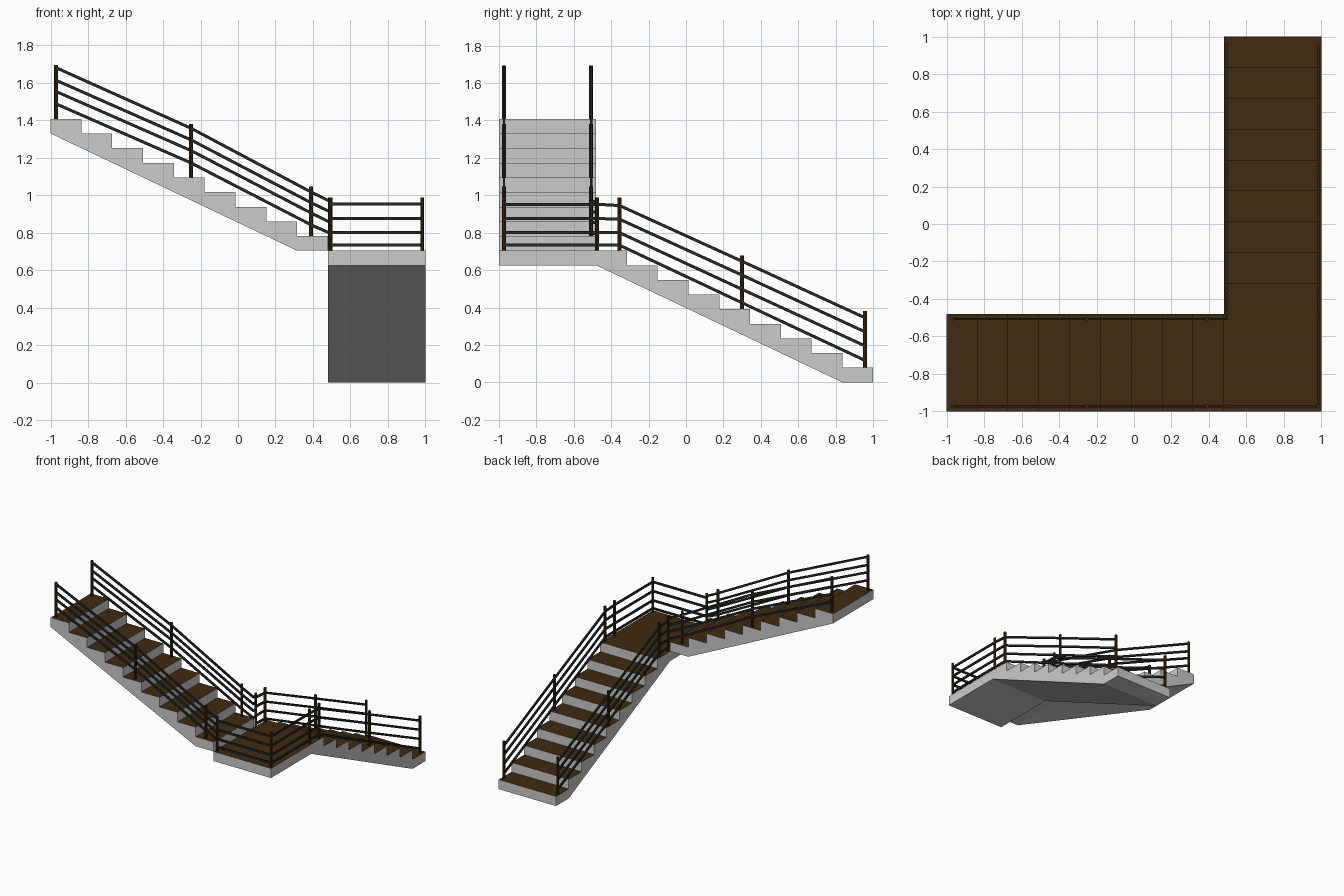
import bpy, bmesh, math
from mathutils import Vector

if "Cube" in bpy.data.objects:
    bpy.data.objects.remove(bpy.data.objects["Cube"])

RISE, RUN = 0.0782, 1.48 / 9
LAND = RISE * 9


def material(name, col):
    m = bpy.data.materials.new(name)
    m.diffuse_color = (*col, 1)
    m.use_nodes = True
    m.node_tree.nodes["Principled BSDF"].inputs["Base Color"].default_value = m.diffuse_color
    return m


GREY = material("light grey concrete", (0.6, 0.6, 0.6))
BROWN = material("dark brown wood", (0.052, 0.024, 0.005))
IRON = material("dark green iron", (0.016, 0.021, 0.017))


def finish(bm, name, mats):
    bmesh.ops.recalc_face_normals(bm, faces=bm.faces[:])
    me = bpy.data.meshes.new(name)
    for m in mats:
        me.materials.append(m)
    # treads: everything facing straight up takes the second colour
    if len(mats) > 1:
        for f in bm.faces:
            f.normal_update()
            f.material_index = 1 if f.normal.z > 0.95 else 0
    bm.to_mesh(me)
    bm.free()
    ob = bpy.data.objects.new(name, me)
    bpy.context.collection.objects.link(ob)


def slab(name, profile, lo, hi, place):
    """Extrude a side profile of (along, z) between two widths."""
    bm = bmesh.new()
    a = [bm.verts.new(place(s, lo, z)) for s, z in profile]
    b = [bm.verts.new(place(s, hi, z)) for s, z in profile]
    n = len(profile)
    bm.faces.new(a)
    bm.faces.new(b[::-1])
    for i in range(n):
        j = (i + 1) % n
        bm.faces.new((a[i], b[i], b[j], a[j]))
    finish(bm, name, [GREY, BROWN])


def steps(count):
    pts = []
    for i in range(count):
        pts += [(i * RUN, i * RISE), (i * RUN, (i + 1) * RISE)]
    return pts


# lower flight together with the landing, climbing towards -y
lower = steps(9) + [(2, LAND), (2, LAND - RISE), (9 * RUN, 8 * RISE), (RUN, 0)]
slab("lower_flight_and_landing", lower, 0.48, 1.0, lambda s, w, z: (w, 1 - s, z))

# upper flight, climbing towards -x
upper = steps(9) + [(9 * RUN, 9 * RISE), (9 * RUN, 8 * RISE), (RUN, 0)]
slab("upper_flight", upper, -1.0, -0.48, lambda s, w, z: (0.48 - s, w, z + LAND))


def posts(name, items):
    """Round posts given as (x, y, bottom, top)."""
    bm = bmesh.new()
    for x, y, z0, z1 in items:
        r = bmesh.ops.create_cone(bm, cap_ends=True, segments=8, radius1=0.0105,
                                  radius2=0.0105, depth=z1 - z0)
        bmesh.ops.translate(bm, verts=r["verts"], vec=(x, y, (z0 + z1) / 2))
    finish(bm, name, [BROWN])


def bar(bm, p, q, w=0.006, h=0.008):
    p, q = Vector(p), Vector(q)
    d = (q - p).normalized()
    side = d.cross(Vector((0, 0, 1))).normalized()
    up = side.cross(d)
    ring = [side * w * i + up * h * j for i, j in ((-1, -1), (1, -1), (1, 1), (-1, 1))]
    a = [bm.verts.new(p + o - d * 0.004) for o in ring]
    b = [bm.verts.new(q + o + d * 0.004) for o in ring]
    bm.faces.new(a)
    bm.faces.new(b[::-1])
    for i in range(4):
        j = (i + 1) % 4
        bm.faces.new((a[i], b[i], b[j], a[j]))


def rails(name, stations):
    """Four bars running through stations of (x, y, four heights)."""
    bm = bmesh.new()
    for (x0, y0, h0), (x1, y1, h1) in zip(stations, stations[1:]):
        for z0, z1 in zip(h0, h1):
            bar(bm, (x0, y0, z0), (x1, y1, z1))
    finish(bm, name, [IRON])


# bar heights at each post
FLAT = (0.952, 0.876, 0.80, 0.735)
LOW = [(0.957, (0.345, 0.27, 0.195, 0.117)), (0.30, (0.647, 0.573, 0.497, 0.425)),
       (-0.355, (0.945, 0.872, 0.80, 0.733)), (-0.475, FLAT)]
HIGH = [(0.492, (0.967, 0.911, 0.855, 0.797)), (0.39, (1.017, 0.96, 0.905, 0.842)),
        (-0.25, (1.357, 1.295, 1.238, 1.172)), (-0.97, (1.68, 1.613, 1.553, 1.487))]
IN_X, OUT_X, IN_Y, OUT_Y = 0.494, 0.983, -0.507, -0.973

# lower flight railings, both sides
for side, x in (("inner", IN_X), ("outer", OUT_X)):
    rails(f"lower_{side}_rails", [(x, y, h) for y, h in LOW])
    posts(f"lower_{side}_posts", [(x, 0.957, RISE, 0.382), (x, 0.30, 5 * RISE, 0.677),
                                  (x, -0.355, LAND, 0.988), (x, -0.475, LAND, 0.988)])

# upper flight railings, both sides
for side, y in (("inner", IN_Y), ("outer", OUT_Y)):
    rails(f"upper_{side}_rails", [(x, y, h) for x, h in HIGH])
    posts(f"upper_{side}_posts", [(0.39, y, 10 * RISE, 1.047), (-0.25, y, 14 * RISE, 1.38),
                                  (-0.97, y, 18 * RISE, 1.695)])

# short link at the inner corner, and the landing railing
rails("inner_corner_rails", [(IN_X, IN_Y, HIGH[0][1]), (IN_X, -0.475, HIGH[0][1])])
rails("landing_rails", [(OUT_X, -0.475, FLAT), (OUT_X, OUT_Y, FLAT), (0.492, OUT_Y, FLAT)])
posts("landing_posts", [(OUT_X, OUT_Y, LAND, 0.988), (0.492, OUT_Y, LAND, 0.988)])
